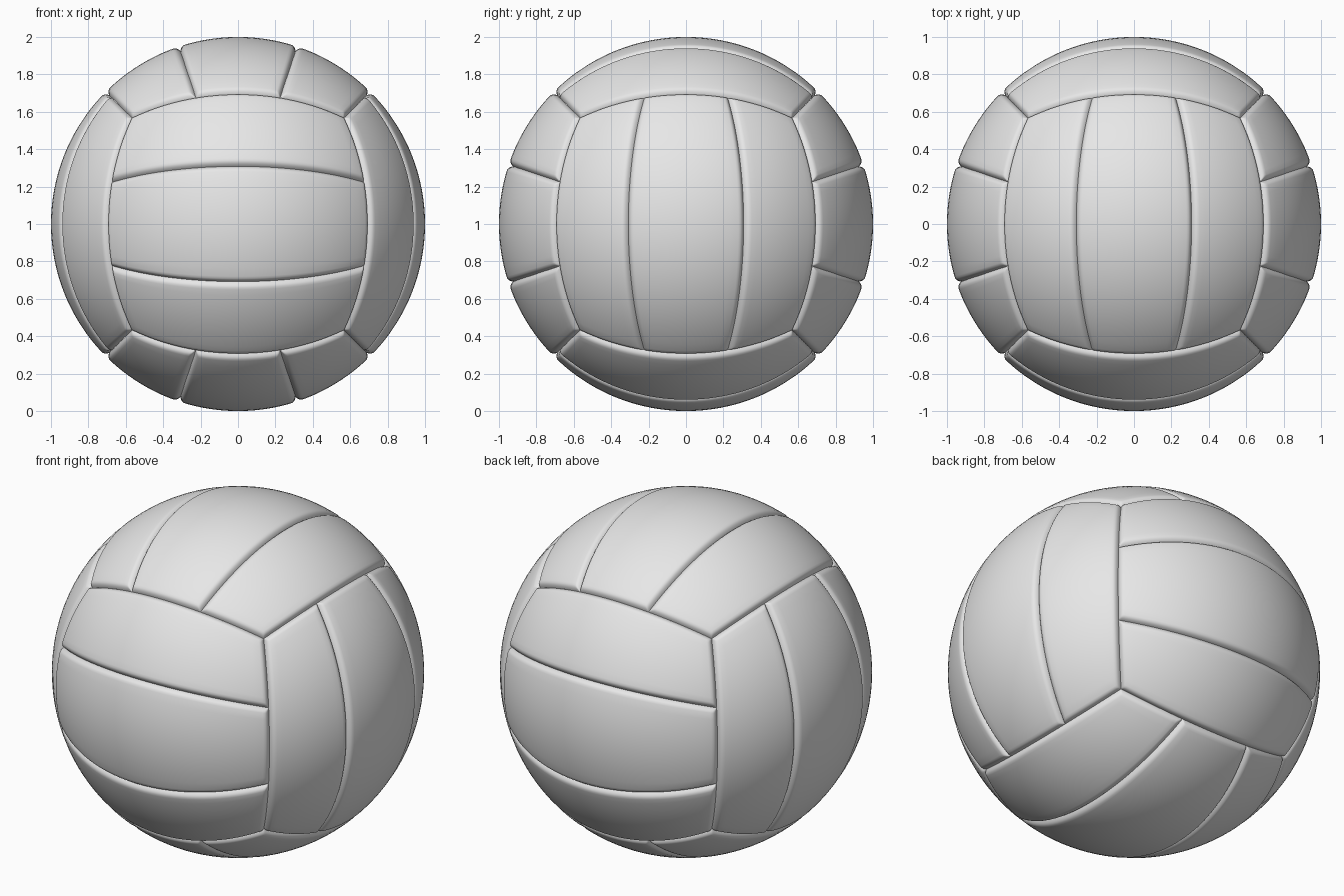
import bpy
import bmesh
import math
from mathutils import Vector

if "Cube" in bpy.data.objects:
    bpy.data.objects.remove(bpy.data.objects["Cube"], do_unlink=True)

GROOVE_DEPTH = 0.025
GROOVE_WIDTH = 0.036
CENTRE = Vector((0, 0, 1))

# Single pale leather colour
leather = bpy.data.materials.new("pale_grey_leather")
leather.use_nodes = True
grey = (0.8, 0.8, 0.8, 1)
leather.diffuse_color = grey
leather.node_tree.nodes["Principled BSDF"].inputs["Base Color"].default_value = grey


def spaced_angles(start, end, count):
    """Angles across a panel, packed closely beside its two seams."""
    rim = [0, 0.003, 0.007, 0.012, 0.018, 0.026]
    edge = 0.038
    step = (end - start - 2 * edge) / count
    middle = [start + edge + step * i for i in range(count + 1)]
    return [start + r for r in rim] + middle + [end - r for r in reversed(rim)]


def seam_distance(direction, normal, axis, slope):
    """Angle from a direction to the seam plane at the given slope."""
    offset = direction.dot(axis) - slope * direction.dot(normal)
    return math.asin(min(1, abs(offset) / math.sqrt(1 + slope * slope)))


def make_panel(name, normal, across, low, high):
    along = across.cross(normal)
    us = spaced_angles(-math.pi / 4, math.pi / 4, 32)
    vs = spaced_angles(math.atan(low), math.atan(high), 12)
    bm = bmesh.new()
    rows = []
    for u in us:
        row = []
        for v in vs:
            d = (normal + along * math.tan(u) + across * math.tan(v)).normalized()
            gap = min(seam_distance(d, normal, along, -1),
                      seam_distance(d, normal, along, 1),
                      seam_distance(d, normal, across, low),
                      seam_distance(d, normal, across, high))
            # Rounded shoulder falling into the seam
            fall = max(0, 1 - gap / GROOVE_WIDTH) ** 2.5
            row.append(bm.verts.new(CENTRE + d * (1 - GROOVE_DEPTH * fall)))
        rows.append(row)
    for a, b in zip(rows, rows[1:]):
        for j in range(len(vs) - 1):
            face = bm.faces.new((a[j], b[j], b[j + 1], a[j + 1]))
            face.smooth = True
    mesh = bpy.data.meshes.new(name)
    bm.to_mesh(mesh)
    bm.free()
    mesh.materials.append(leather)
    panel = bpy.data.objects.new(name, mesh)
    bpy.context.collection.objects.link(panel)


# Six sides, each a group of three parallel strips turned against its neighbours
X, Y, Z = Vector((1, 0, 0)), Vector((0, 1, 0)), Vector((0, 0, 1))
sides = {
    "front": (-Y, Z), "back": (Y, Z),
    "left": (X, Y), "right": (-X, Y),
    "top": (Z, X), "bottom": (-Z, X),
}
strips = {"first": -1, "middle": -1 / 3, "last": 1 / 3}
for side, (normal, across) in sides.items():
    for strip, low in strips.items():
        make_panel(f"{side}_{strip}_panel", normal, across, low, low + 2 / 3)
